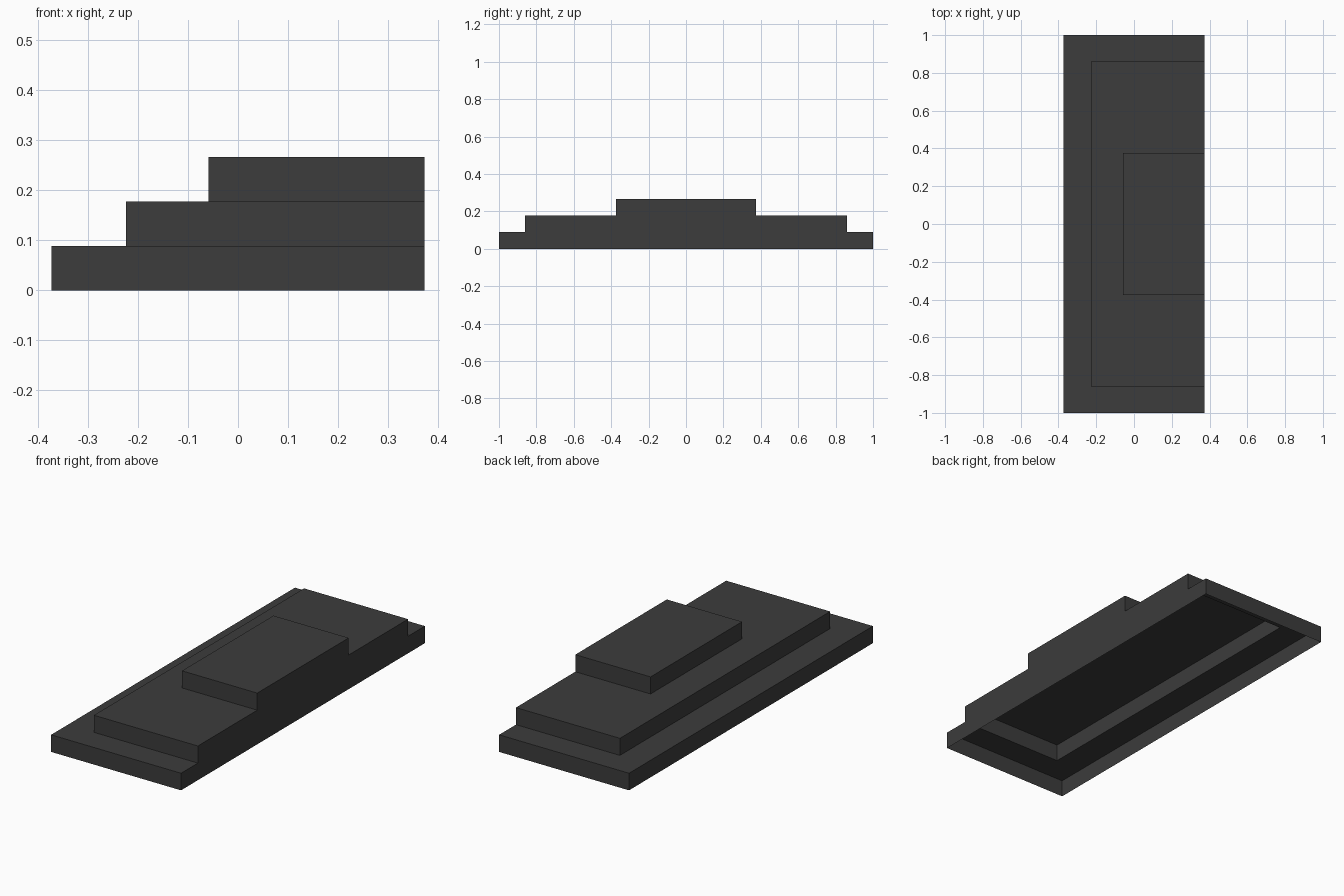
import bpy
import bmesh

cube = bpy.data.objects.get("Cube")
if cube:
    bpy.data.objects.remove(cube, do_unlink=True)

charcoal = bpy.data.materials.new("charcoal")
charcoal.use_nodes = True
COLOUR = (0.045, 0.045, 0.045, 1)
charcoal.diffuse_color = COLOUR
charcoal.node_tree.nodes["Principled BSDF"].inputs["Base Color"].default_value = COLOUR

BACK_X = 0.373   # all steps are flush on this side
STEP = 0.0887    # height of one step


def step(name, level, x0, half_y, opening=None):
    """Hollow, bottomless step; opening = (x, half y) cut from its top."""
    bm = bmesh.new()
    z0, z1 = level * STEP, (level + 1) * STEP
    corners = [(x0, -half_y), (BACK_X, -half_y), (BACK_X, half_y), (x0, half_y)]
    low = [bm.verts.new((x, y, z0)) for x, y in corners]
    high = [bm.verts.new((x, y, z1)) for x, y in corners]
    for i in range(4):
        j = (i + 1) % 4
        bm.faces.new((low[i], low[j], high[j], high[i]))
    if opening:
        # U-shaped top, built as three strips around the opening
        ox, oy = opening
        strips = [(x0, ox, -half_y, half_y),
                  (ox, BACK_X, -half_y, -oy),
                  (ox, BACK_X, oy, half_y)]
        for xa, xb, ya, yb in strips:
            bm.faces.new([bm.verts.new((x, y, z1)) for x, y in
                          ((xa, ya), (xb, ya), (xb, yb), (xa, yb))])
    else:
        bm.faces.new(high)
    mesh = bpy.data.meshes.new(name)
    bm.to_mesh(mesh)
    bm.free()
    mesh.materials.append(charcoal)
    obj = bpy.data.objects.new(name, mesh)
    bpy.context.collection.objects.link(obj)


# Three stacked steps; the lower two share one hollow
step("bottom_step", 0, -0.373, 1.0, opening=(-0.224, 0.862))
step("middle_step", 1, -0.224, 0.862)
step("top_step", 2, -0.059, 0.375)
